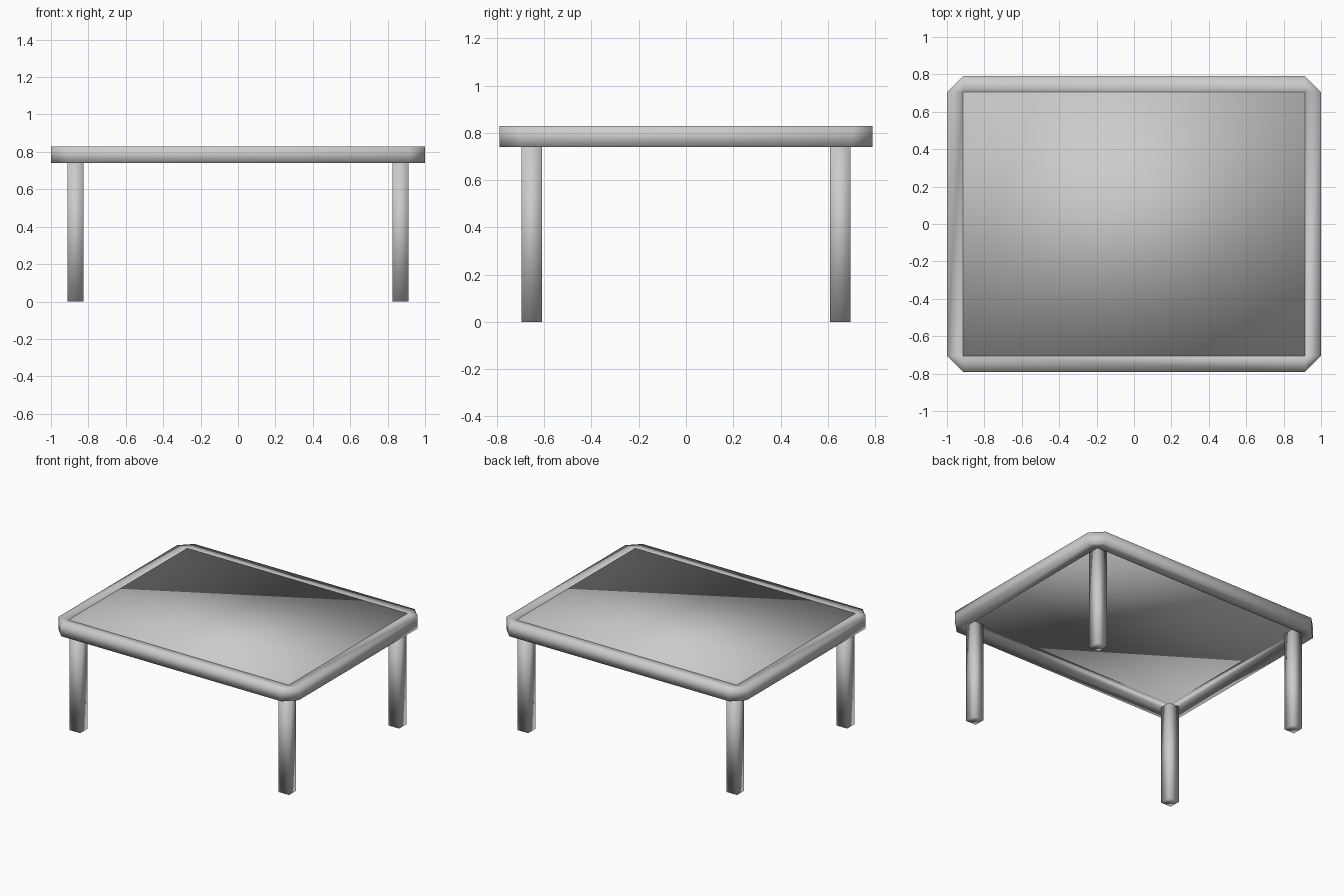
import bpy, bmesh

if "Cube" in bpy.data.objects:
    bpy.data.objects.remove(bpy.data.objects["Cube"])

IX, IY = 0.915, 0.705      # inner opening half sizes
OX, OY = 1.0, 0.79         # outer rim half sizes
Z0, Z1 = 0.74, 0.83        # rim bottom and top


def finish(name, bm):
    bmesh.ops.recalc_face_normals(bm, faces=bm.faces[:])
    for f in bm.faces:
        f.smooth = True
    me = bpy.data.meshes.new(name)
    bm.to_mesh(me)
    bm.free()
    ob = bpy.data.objects.new(name, me)
    bpy.context.collection.objects.link(ob)
    return ob


def box(name, lo, hi):
    bm = bmesh.new()
    bmesh.ops.create_cube(bm, size=1)
    for v in bm.verts:
        for i in range(3):
            v.co[i] = (lo[i] + hi[i]) / 2 + v.co[i] * (hi[i] - lo[i])
    return finish(name, bm)


# rim: rectangular opening, outer outline with cut corners
bm = bmesh.new()
signs = [(1, 1), (-1, 1), (-1, -1), (1, -1)]
rings = []
for z in (Z0, Z1):
    inner, outer = [], []
    for sx, sy in signs:
        inner.append(bm.verts.new((sx * IX, sy * IY, z)))
        pair = [(sx * OX, sy * IY, z), (sx * IX, sy * OY, z)]
        if sx * sy < 0:
            pair.reverse()
        outer += [bm.verts.new(p) for p in pair]
    rings.append((inner, outer))
    for i in range(4):
        j = (i + 1) % 4
        bm.faces.new((inner[i], outer[2 * i], outer[2 * i + 1]))
        bm.faces.new((inner[i], outer[2 * i + 1], outer[2 * j], inner[j]))
for low, high in zip(*rings):
    n = len(low)
    for i in range(n):
        j = (i + 1) % n
        bm.faces.new((low[i], low[j], high[j], high[i]))
finish("table_rim", bm)

# thin panel, open space beneath it inside the rim
box("top_panel", (-IX, -IY, 0.815), (IX, IY, Z1))

# four square legs
for sx, sy in signs:
    name = ("back" if sy > 0 else "front") + ("_right" if sx > 0 else "_left") + "_leg"
    cx, cy = sx * 0.868, sy * 0.653
    h = 0.043
    box(name, (cx - h, cy - h, 0), (cx + h, cy + h, 0.75))
